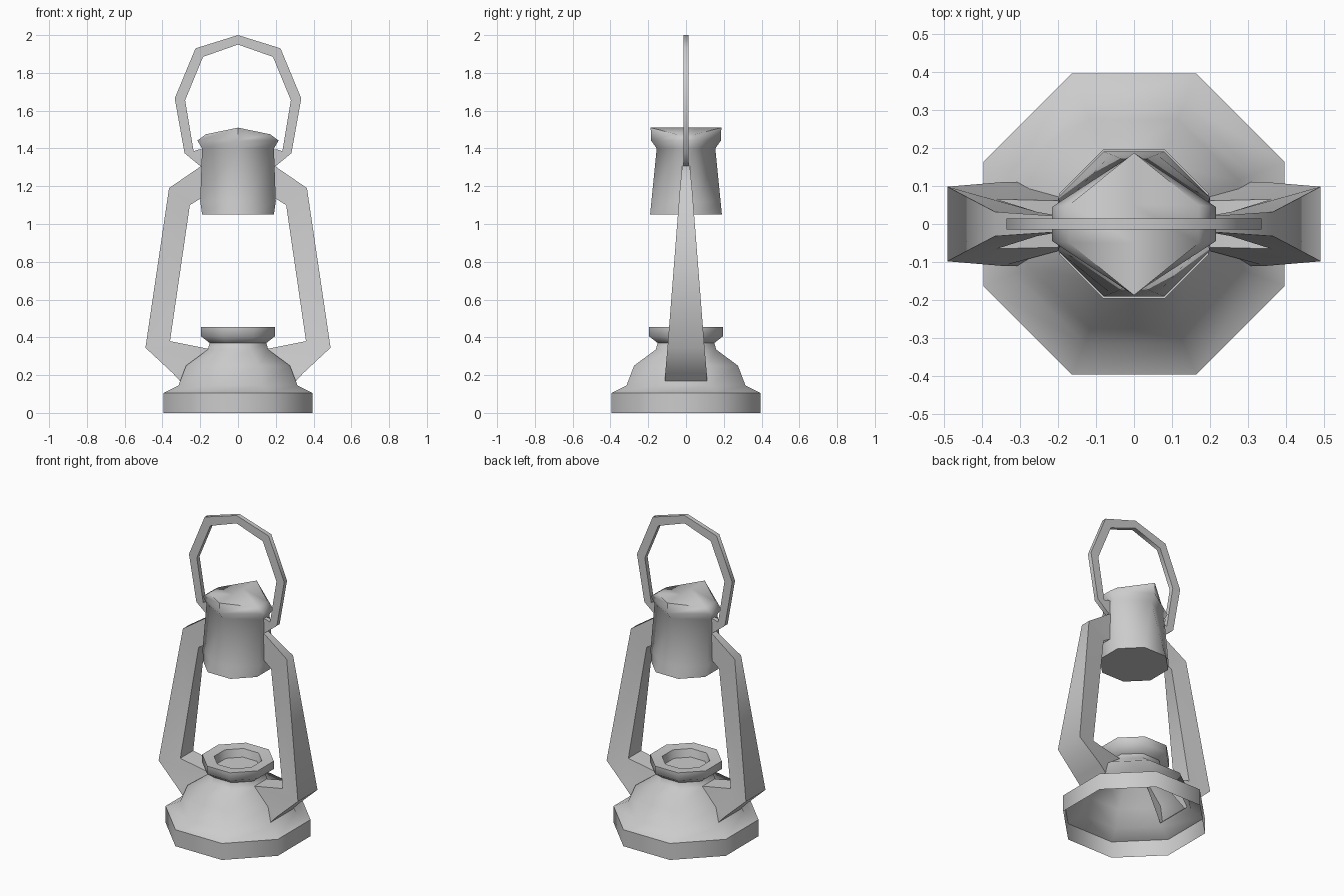
import bpy, bmesh
from math import radians

if "Cube" in bpy.data.objects:
    bpy.data.objects.remove(bpy.data.objects["Cube"])


def loft(name, rings, cap_start=False, cap_end=False, mirror=False):
    """Skin a list of equally long vertex rings, optionally mirrored in x."""
    bm = bmesh.new()
    loops = [[bm.verts.new(p) for p in ring] for ring in rings]
    n = len(loops[0])
    for a, b in zip(loops, loops[1:]):
        for i in range(n):
            j = (i + 1) % n
            bm.faces.new((a[i], a[j], b[j], b[i]))
    if cap_start:
        bm.faces.new(loops[0][::-1])
    if cap_end:
        bm.faces.new(loops[-1])
    bmesh.ops.remove_doubles(bm, verts=bm.verts, dist=0.0005)
    bmesh.ops.recalc_face_normals(bm, faces=bm.faces)
    me = bpy.data.meshes.new(name)
    bm.to_mesh(me)
    bm.free()
    ob = bpy.data.objects.new(name, me)
    bpy.context.collection.objects.link(ob)
    if mirror:
        m = ob.modifiers.new("mirror", 'MIRROR')
        m.use_clip = True
    bpy.ops.object.select_all(action='DESELECT')
    ob.select_set(True)
    bpy.context.view_layer.objects.active = ob
    bpy.ops.object.shade_smooth_by_angle(angle=radians(60))
    return ob


def octagon(x, y, a, b, z):
    """Eight-sided ring: half sizes x, y; half flats a (front), b (side)."""
    return [(x, -b, z), (x, b, z), (a, y, z), (-a, y, z),
            (-x, b, z), (-x, -b, z), (-a, -y, z), (a, -y, z)]


def regular(r, z):
    return octagon(r, r, r * 0.414, r * 0.414, z)


# Fuel tank, open underneath, with burner collar on top
tank = [(0.395, 0), (0.395, 0.105), (0.315, 0.145), (0.275, 0.25),
        (0.16, 0.335), (0.15, 0.37), (0.195, 0.405), (0.195, 0.455),
        (0.13, 0.45), (0.12, 0.40)]
loft("fuel_tank", [regular(r, z) for r, z in tank], cap_end=True)

# Chimney: eight-sided foot narrowing to a pointed top with a roof-like ridge
loft("chimney", [
    octagon(0.19, 0.19, 0.08, 0.08, 1.05),
    octagon(0.20, 0.183, 0.06, 0.07, 1.12),
    octagon(0.19, 0.155, 0.0, 0.045, 1.40),
    octagon(0.215, 0.185, 0.0, 0.045, 1.442),
    [(x, y, 1.51 if x == 0 else 1.475)
     for x, y, _ in octagon(0.17, 0.187, 0.0, 0.05, 0)],
    [(x, y, 1.51) for x, y, _ in octagon(0.0, 0.187, 0.0, 0.05, 0)],
], cap_start=True)

# Side arms: (outer x, z, half depth), (inner x, z, half depth)
arm = [((0.29, 0.15, 0.11), (0.13, 0.33, 0.05)),
       ((0.345, 0.21, 0.11), (0.16, 0.34, 0.06)),
       ((0.49, 0.345, 0.098), (0.36, 0.38, 0.065)),
       ((0.365, 1.19, 0.032), (0.255, 1.10, 0.032)),
       ((0.19, 1.31, 0.02), (0.19, 1.14, 0.02))]


def strip(pairs):
    return [[(o[0], -o[2], o[1]), (o[0], o[2], o[1]),
             (i[0], i[2], i[1]), (i[0], -i[2], i[1])] for o, i in pairs]


loft("side_arms", strip(arm), mirror=True)

# Carrying handle
t = 0.014
bail = [((0.18, 1.295, t), (0.18, 1.395, t)),
        ((0.21, 1.315, t), (0.205, 1.395, t)),
        ((0.283, 1.375, t), (0.235, 1.385, t)),
        ((0.335, 1.665, t), (0.28, 1.655, t)),
        ((0.225, 1.93, t), (0.185, 1.885, t)),
        ((0.0, 2.0, t), (0.0, 1.95, t))]
loft("carry_handle", strip(bail), cap_start=True, mirror=True)
